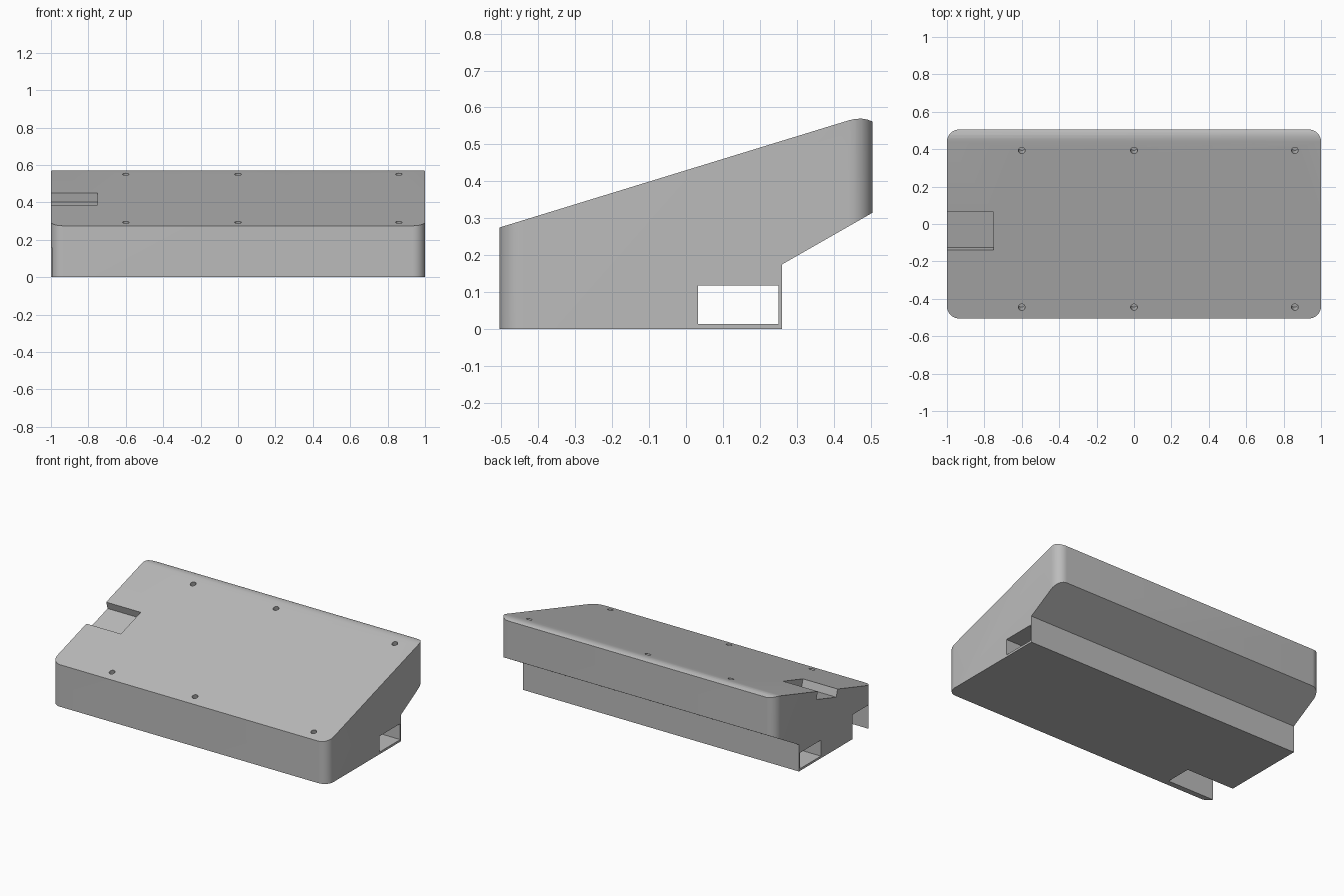
import bpy, bmesh, math
from mathutils import Vector, Matrix

cube = bpy.data.objects.get("Cube")
if cube:
    bpy.data.objects.remove(cube, do_unlink=True)

HALF_DEPTH = 0.505
SLOPE = 0.307
TILT = math.atan(SLOPE)

grey = bpy.data.materials.new("plain grey")
grey.use_nodes = True
colour = (0.5, 0.5, 0.5, 1)
grey.diffuse_color = colour
grey.node_tree.nodes["Principled BSDF"].inputs["Base Color"].default_value = colour


def make_object(name, bm):
    bmesh.ops.recalc_face_normals(bm, faces=bm.faces)
    mesh = bpy.data.meshes.new(name)
    bm.to_mesh(mesh)
    bm.free()
    mesh.materials.append(grey)
    obj = bpy.data.objects.new(name, mesh)
    bpy.context.collection.objects.link(obj)
    return obj


def prism(name, points, direction):
    bm = bmesh.new()
    face = bm.faces.new([bm.verts.new(p) for p in points])
    new = bmesh.ops.extrude_face_region(bm, geom=[face])["geom"]
    verts = [v for v in new if isinstance(v, bmesh.types.BMVert)]
    bmesh.ops.translate(bm, verts=verts, vec=Vector(direction))
    return make_object(name, bm)


def box(name, low, high, matrix=Matrix()):
    low, high = Vector(low), Vector(high)
    bm = bmesh.new()
    size = Matrix.Diagonal((*(high - low), 1))
    bmesh.ops.create_cube(bm, size=1, matrix=matrix @ Matrix.Translation((low + high) / 2) @ size)
    return make_object(name, bm)


def on_slope(x, y):
    # Frame on the sloping top, with local z along its normal
    z = 0.275 + SLOPE * (y + HALF_DEPTH)
    return Matrix.Translation((x, y, z)) @ Matrix.Rotation(TILT, 4, 'X')


def apply_boolean(target, tool, operation):
    mod = target.modifiers.new("cut", 'BOOLEAN')
    mod.object, mod.operation, mod.solver = tool, operation, 'EXACT'
    bpy.context.view_layer.objects.active = target
    bpy.ops.object.modifier_apply(modifier=mod.name)
    bpy.data.objects.remove(tool, do_unlink=True)


# Wedge body from its side profile
profile = [(-HALF_DEPTH, 0), (0.26, 0), (0.26, 0.175), (HALF_DEPTH, 0.315),
           (HALF_DEPTH, 0.562), (0.492, 0.567), (0.476, 0.57), (0.458, 0.569),
           (0.44, 0.565), (-HALF_DEPTH, 0.275)]
body = prism("sloped_case", [(-1, y, z) for y, z in profile], (2, 0, 0))

# Rounded vertical corners
radius, steps = 0.065, 10
plan = []
for i, (sx, sy) in enumerate([(1, 1), (-1, 1), (-1, -1), (1, -1)]):
    for k in range(steps + 1):
        a = math.pi / 2 * (i + k / steps)
        plan.append((sx * (1 - radius) + radius * math.cos(a),
                     sy * (HALF_DEPTH - radius) + radius * math.sin(a), -0.1))
apply_boolean(body, prism("corner_outline", plan, (0, 0, 1)), 'INTERSECT')

# Channel running the full width at the lower back
apply_boolean(body, box("channel", (-1.1, 0.033, 0.014), (1.1, 0.25, 0.118)), 'DIFFERENCE')

# Pocket under the front corner, open to the side and below
apply_boolean(body, box("corner_pocket", (-1.1, -0.468, -0.1), (-0.657, -0.295, 0.16)), 'DIFFERENCE')

# Shallow notch in the sloping top
length = 0.205 / math.cos(TILT)
notch = box("top_notch", (-0.3, 0, -0.05), (0.25, length, 0.1), on_slope(-1, -0.14))
apply_boolean(body, notch, 'DIFFERENCE')

# Screw holes
for x in (-0.6, 0, 0.86):
    for y in (-0.445, 0.393):
        bm = bmesh.new()
        bmesh.ops.create_cone(bm, cap_ends=True, segments=24, radius1=0.018, radius2=0.018,
                              depth=0.12, matrix=on_slope(x, y))
        apply_boolean(body, make_object("screw_hole", bm), 'DIFFERENCE')

bpy.ops.object.select_all(action='DESELECT')
body.select_set(True)
bpy.context.view_layer.objects.active = body
bpy.ops.object.shade_smooth_by_angle(angle=math.radians(30))
